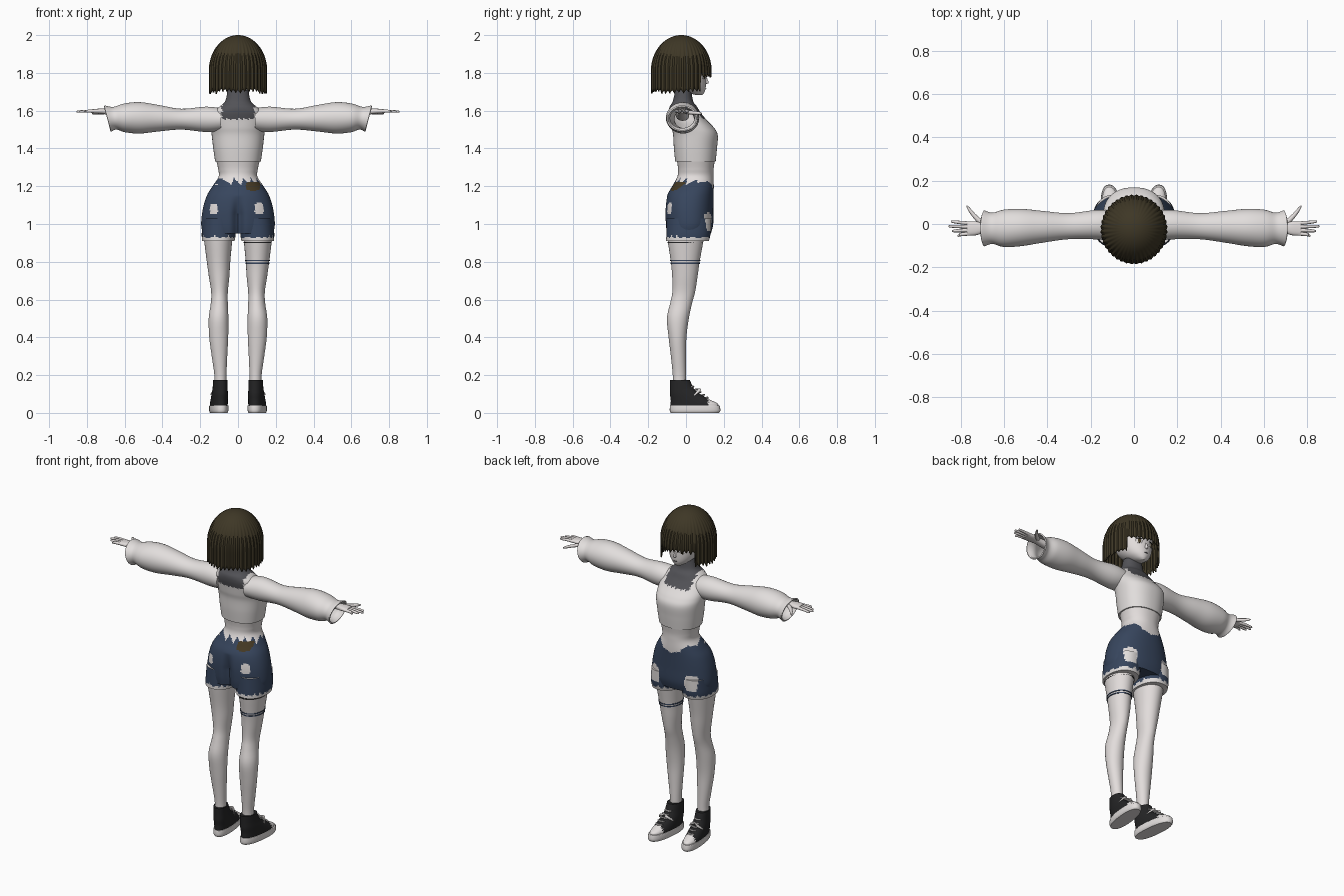
import bpy, bmesh, math, random
from mathutils import Vector

random.seed(4)
cube = bpy.data.objects.get("Cube")
if cube:
    bpy.data.objects.remove(cube)
made = []


def material(name, r, g, b):
    m = bpy.data.materials.new(name)
    m.use_nodes = True
    m.diffuse_color = (r, g, b, 1)
    bsdf = next(n for n in m.node_tree.nodes if n.type == 'BSDF_PRINCIPLED')
    bsdf.inputs["Base Color"].default_value = (r, g, b, 1)
    bsdf.inputs["Roughness"].default_value = 0.9
    return m


SKIN = material("pale_skin", .76, .72, .71)
KNIT = material("off_white_knit", .76, .73, .72)
HAIR = material("dark_brown_hair", .048, .038, .019)
DENIM = material("blue_denim", .038, .06, .11)
GREY = material("charcoal_collar", .085, .085, .095)
BLACK = material("black_canvas", .018, .018, .019)
BROWN = material("brown_patch", .06, .042, .018)


def finish(name, bm, mats, rule=None):
    """Turn a bmesh into an object; rule gives the material index from a face centre."""
    bmesh.ops.remove_doubles(bm, verts=bm.verts, dist=1e-5)
    bmesh.ops.recalc_face_normals(bm, faces=bm.faces)
    if rule:
        for f in bm.faces:
            f.material_index = rule(f.calc_center_median())
    me = bpy.data.meshes.new(name)
    bm.to_mesh(me)
    bm.free()
    for m in mats:
        me.materials.append(m)
    ob = bpy.data.objects.new(name, me)
    bpy.context.collection.objects.link(ob)
    made.append(ob)
    return ob


def grid_faces(bm, rings):
    for a, b in zip(rings, rings[1:]):
        for i in range(len(a)):
            k = (i + 1) % len(a)
            bm.faces.new((a[i], a[k], b[k], b[i]))


def smooth_sections(secs, sub):
    """Catmull-Rom between cross-sections."""
    out = []
    for i in range(len(secs) - 1):
        p = [secs[max(0, min(len(secs) - 1, i + d))] for d in (-1, 0, 1, 2)]
        for j in range(sub):
            t = j / sub
            out.append([b + .5 * t * (c - a + t * (2*a - 5*b + 4*c - d + t * (3*(b - c) + d - a)))
                        for a, b, c, d in zip(*p)])
    return out + [secs[-1]]


def loft(name, secs, mats, axis='z', n=32, sub=4, power=2.0, s=1, caps=(True, True),
         rule=None, warp=None):
    """Sections are (position, centre u, centre v, radius u, radius v); s mirrors x."""
    bm = bmesh.new()
    rings = []
    for t, cu, cv, ru, rv in smooth_sections(secs, sub):
        ring = []
        for i in range(n):
            a = math.tau * i / n
            c, q = math.cos(a), math.sin(a)
            u = cu + ru * math.copysign(abs(c) ** (2 / power), c)
            v = cv + rv * math.copysign(abs(q) ** (2 / power), q)
            p = Vector((u, v, t)) if axis == 'z' else Vector((t, u, v))
            if warp:
                p = warp(p)
            p.x *= s
            ring.append(bm.verts.new(p))
        rings.append(ring)
    grid_faces(bm, rings)
    for wanted, ring in zip(caps, (rings[0], rings[-1])):
        if wanted:
            bm.faces.new(ring)
    return finish(name, bm, mats, rule)


def saw(x, period):
    return abs((x / period) % 1 - .5) * 2


def inside(c, x, z, w, h):
    return ((c.x - x) / w) ** 4 + ((c.z - z) / h) ** 4 < 1


# Sweater with torn collar
def sweater_rule(c):
    jag = .012 * saw(c.x + c.z, .03)
    return int(c.z > 1.635 or (abs(c.x) < .08 + jag and c.z > 1.548 + jag + .15 * max(0, abs(c.x) - .06)))


loft("cropped_sweater", [
    (1.33, 0, .05, .121, .107), (1.40, 0, .05, .131, .114), (1.47, 0, .05, .139, .118),
    (1.51, 0, .036, .143, .112), (1.55, 0, .014, .143, .096), (1.59, 0, -.006, .13, .083),
    (1.62, 0, -.014, .1, .073), (1.65, 0, -.016, .068, .054), (1.71, 0, -.014, .055, .042)],
    [KNIT, GREY], n=120, sub=8, power=2.25, rule=sweater_rule)


# Waist and denim shorts, one skin divided by a torn waistline
def shorts_rule(c):
    if c.y < .06:
        edge = 1.205 + .04 * saw(c.x + c.y * .6, .05)
    else:
        edge = 1.175 + .3 * abs(c.x) + .025 * saw(c.x, .09) * (abs(c.x) > .06)
    if c.y < 0 and inside(c, .08, 1.2, .037, .024):
        return 2
    if c.z > edge:
        return 0
    if c.y < 0 and (inside(c, -.128, 1.078, .021, .028) or inside(c, .112, 1.08, .024, .03)):
        return 0
    if c.y > 0 and (inside(c, .125, 1.01, .036, .048) or inside(c, -.12, 1.01, .036, .045)):
        return 0
    return 1


def cleft(p):
    if p.y < 0 and p.z < 1.15:
        p.y += .03 * math.exp(-(p.x / .025) ** 2) * min(1, (1.15 - p.z) / .1)
    return p


loft("waist_and_shorts", [
    (.95, 0, .014, .186, .118), (1.0, 0, .017, .195, .127), (1.08, 0, .017, .186, .128),
    (1.15, 0, .023, .165, .123), (1.20, 0, .037, .135, .11), (1.25, 0, .05, .103, .096),
    (1.29, 0, .052, .105, .094), (1.335, 0, .052, .115, .1)],
    [SKIN, DENIM, BROWN], n=160, sub=9, power=2.2, rule=shorts_rule, warp=cleft)

for s, side in ((-1, "left"), (1, "right")):
    # Frayed shorts leg
    loft(side + "_shorts_leg", [
        (.91, .104, .008, .086, .113), (.95, .102, .013, .09, .117), (1.03, .098, .016, .088, .118)],
        [DENIM, KNIT], n=80, sub=6, s=s, power=2.2,
        rule=lambda c: int(c.z < .922 + .016 * saw(c.x + c.y, .045)
                           or (c.y > 0 and inside(c, .125 if c.x > 0 else -.12, 1.01, .036, .048))))

    # Bare leg
    loft(side + "_leg", [
        (.14, .093, -.035, .033, .035), (.2, .093, -.035, .032, .035), (.3, .098, -.04, .041, .04),
        (.4, .102, -.045, .05, .047), (.5, .103, -.043, .052, .058), (.58, .099, -.026, .045, .058),
        (.64, .098, -.012, .044, .06), (.72, .1, -.006, .054, .067), (.8, .103, -.004, .062, .076),
        (.92, .105, -.002, .075, .096), (.97, .105, 0, .078, .1)], [SKIN], s=s)

    # High-top shoe
    def toe_out(p):
        p.x += .1 * (p.y + .03)
        return p

    loft(side + "_shoe_sole", [
        (0, .094, .047, .043, .128), (.012, .094, .048, .048, .134), (.036, .094, .047, .048, .132),
        (.04, .094, .047, .045, .129)], [KNIT], s=s, power=2.4, warp=toe_out)
    loft(side + "_shoe_upper", [
        (.035, .094, .045, .045, .126), (.05, .094, .043, .045, .124), (.07, .094, .023, .044, .104),
        (.1, .094, -.005, .042, .08), (.13, .094, -.022, .039, .063), (.175, .094, -.033, .037, .053)],
        [BLACK, KNIT], s=s, power=2.2, warp=toe_out,
        rule=lambda c: int(c.y > .115 and c.z < .1))
    for i in range(5):
        y, z = .03 + .019 * i, .139 - .0145 * i
        loft(f"{side}_lace_{i + 1}", [(.072, y, z, .004, .004), (.094, y + .008, z, .006, .005),
                                      (.116, y, z, .004, .004)],
             [KNIT], axis='x', n=8, s=s, warp=toe_out)
    for d in (-1, 1):
        loft(f"{side}_lace_bow_{'inner' if d < 0 else 'outer'}", [
            (.094, .06, .125, .004, .004), (.094 + d * .022, .07, .12, .009, .008),
            (.094 + d * .045, .045, .095, .004, .004)], [KNIT], axis='x', n=8, s=s, warp=toe_out)

    # Balloon sleeve with flared open cuff
    sleeve = loft(side + "_sleeve", [
        (.09, -.008, 1.553, .07, .06), (.17, -.003, 1.554, .068, .067), (.3, -.01, 1.555, .06, .055),
        (.42, -.013, 1.56, .073, .07), (.52, -.016, 1.562, .086, .083), (.6, -.02, 1.562, .086, .076),
        (.652, -.02, 1.56, .072, .06), (.69, -.02, 1.558, .083, .07)],
        [KNIT], axis='x', n=40, sub=5, s=s, caps=(True, False),
        warp=lambda p: p + Vector((.25 * (p.z - 1.56) * (p.x > .6) * (p.x - .6) / .09, 0, 0)))
    wall = sleeve.modifiers.new("cloth", 'SOLIDIFY')
    wall.thickness = .008

    # Forearm, palm, fingers and thumb
    loft(side + "_hand", [
        (.45, -.018, 1.58, .035, .034), (.62, -.02, 1.59, .025, .022), (.69, -.02, 1.595, .023, .016),
        (.73, -.02, 1.597, .032, .014), (.77, -.022, 1.597, .032, .011)],
        [SKIN], axis='x', n=20, s=s, power=2.4)
    for i, (tip, name) in enumerate(((.815, "little"), (.84, "ring"), (.855, "middle"), (.845, "index"))):
        y = -.044 + .0155 * i
        end = y + .006 * (i - 1.6)
        loft(f"{side}_{name}_finger", [
            (.755, y, 1.597, .009, .009), (.8, (y + end) / 2, 1.597, .008, .008),
            (tip - .008, end, 1.595, .006, .006), (tip, end, 1.594, .002, .002)],
            [SKIN], axis='x', n=10, s=s)
    loft(side + "_thumb", [
        (.69, -.005, 1.593, .016, .011), (.73, .03, 1.59, .015, .01), (.76, .066, 1.587, .012, .008),
        (.773, .083, 1.585, .003, .003)], [SKIN], axis='x', n=12, s=s)

# Thigh straps on one leg
for i, z in enumerate((.792, .806, .902)):
    loft(f"right_thigh_strap_{i + 1}", [
        (z - .003, .103, -.004, .064 + .1 * (z - .79), .077 + .16 * (z - .79)),
        (z + .003, .103, -.004, .064 + .1 * (z - .79), .077 + .16 * (z - .79))],
        [BLACK if i == 2 else DENIM], n=40, sub=1)

# Head with nose, eyes and mouth
loft("head", [
    (1.683, 0, .07, .012, .016), (1.695, 0, .052, .036, .044), (1.72, 0, .028, .066, .076),
    (1.76, 0, .006, .09, .1), (1.82, 0, -.008, .106, .112), (1.88, 0, -.02, .11, .115),
    (1.94, 0, -.025, .085, .09), (1.975, 0, -.025, .03, .03)], [SKIN], sub=5)
loft("nose", [(1.742, 0, .1, .005, .01), (1.75, 0, .107, .008, .013), (1.785, 0, .099, .004, .006)],
     [SKIN], n=12)


def plate(name, x, y, z, w, h, mat, turn):
    bm = bmesh.new()
    bmesh.ops.create_uvsphere(bm, u_segments=16, v_segments=8, radius=1)
    ob = finish(name, bm, [mat])
    ob.location = (x, y, z)
    ob.scale = (w, .004, h)
    ob.rotation_euler.z = turn


for s, side in ((-1, "left"), (1, "right")):
    plate(side + "_eye_white", s * .043, .0945, 1.782, .02, .015, KNIT, -s * .4)
    plate(side + "_iris", s * .042, .097, 1.782, .01, .014, BROWN, -s * .4)
    plate(side + "_upper_lash", s * .043, .097, 1.796, .021, .003, BLACK, -s * .4)
plate("mouth", 0, .1035, 1.718, .014, .002, GREY, 0)

# Bob haircut: a ridged shell cut into strands, short over the face
bm = bmesh.new()
STRANDS, PER = 40, 6
lengths = [random.uniform(0, .014) for _ in range(STRANDS)]
rings = []
for j in range(25):
    ring = []
    for i in range(STRANDS * PER):
        a = math.tau * i / (STRANDS * PER)
        away = abs((a + math.pi) % math.tau - math.pi)
        ridge = saw(i, PER)
        bottom = (1.775 if away < .87 else 1.688) + lengths[i // PER] + .018 * ridge
        drop = (2 - bottom) * (1 - math.cos(j / 24 * math.pi / 2))
        dome = math.sqrt(max(0, 1 - max(0, 1 - drop / .19) ** 2))
        r = dome * (1.015 - .035 * ridge * min(1, drop / .1))
        ring.append(bm.verts.new((.153 * r * math.sin(a), -.025 + .159 * r * math.cos(a), 2 - drop)))
    rings.append(ring)
grid_faces(bm, rings)
hair = finish("bob_hair", bm, [HAIR])
shell = hair.modifiers.new("thickness", 'SOLIDIFY')
shell.thickness = .008

bpy.ops.object.select_all(action='DESELECT')
for ob in made:
    ob.select_set(True)
bpy.context.view_layer.objects.active = made[0]
bpy.ops.object.shade_smooth_by_angle(angle=math.radians(42))
